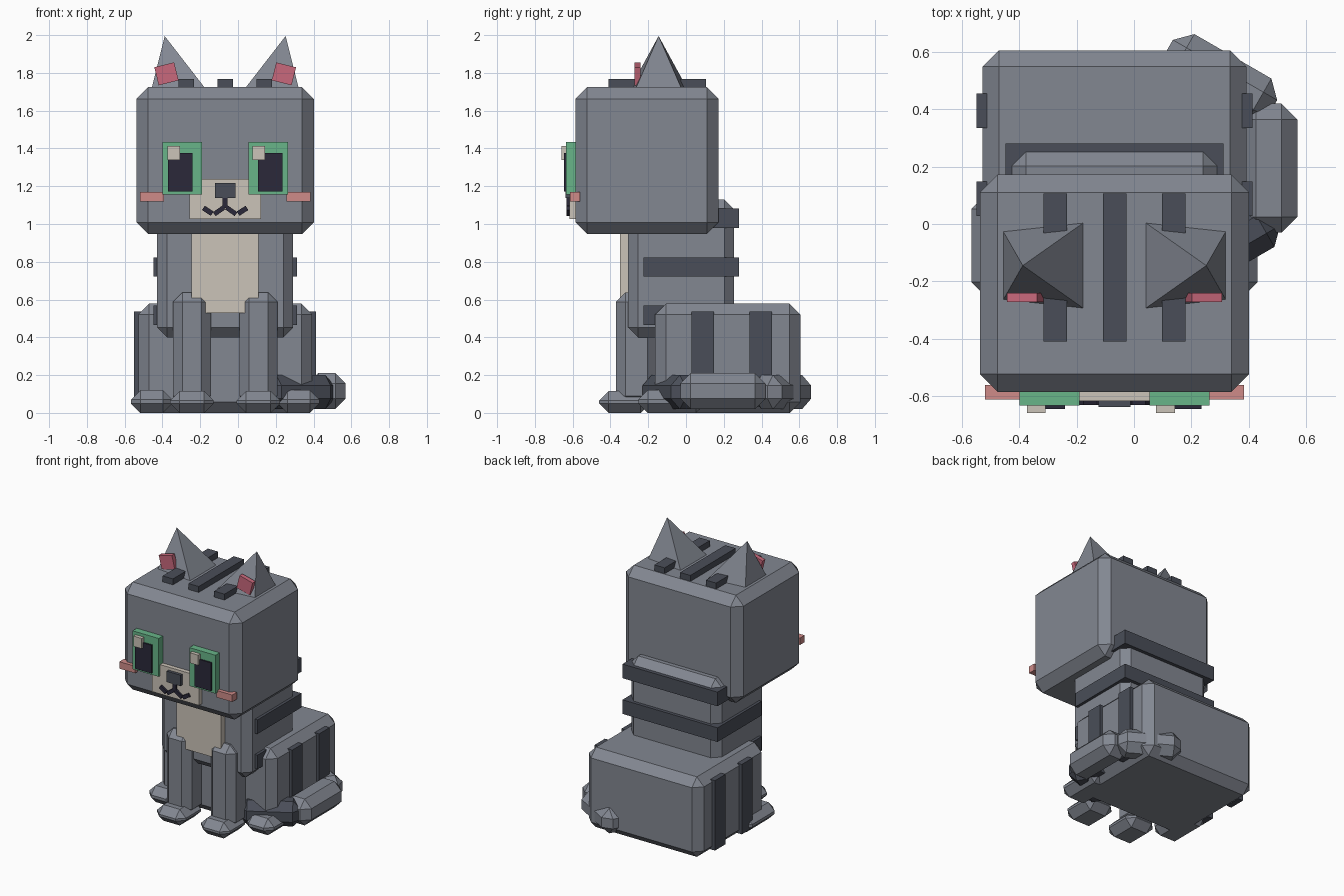
import bpy, bmesh, math
from mathutils import Matrix, Vector

if "Cube" in bpy.data.objects:
    bpy.data.objects.remove(bpy.data.objects["Cube"])

C = -0.068  # symmetry plane of the body (the tail sits to one side)


def mat(name, rgb):
    m = bpy.data.materials.new(name)
    m.diffuse_color = (*rgb, 1)
    m.use_nodes = True
    m.node_tree.nodes["Principled BSDF"].inputs["Base Color"].default_value = m.diffuse_color
    return m


GREY = mat("grey fur", (0.225, 0.243, 0.285))
DARK = mat("dark stripe", (0.068, 0.076, 0.098))
CREAM = mat("cream fur", (0.60, 0.55, 0.48))
GREEN = mat("green eye", (0.14, 0.46, 0.25))
BLACK = mat("near black", (0.024, 0.022, 0.042))
PINK = mat("ear pink", (0.58, 0.14, 0.20))
BLUSH = mat("cheek pink", (0.62, 0.26, 0.25))


def finish(name, bm, m):
    bmesh.ops.recalc_face_normals(bm, faces=bm.faces)
    me = bpy.data.meshes.new(name)
    bm.to_mesh(me)
    bm.free()
    me.materials.append(m)
    ob = bpy.data.objects.new(name, me)
    bpy.context.collection.objects.link(ob)
    return ob


def box(name, m, centre, size, bevel=0, rot=0, axis='Z'):
    """Chamfered box; the centre's x is measured from the symmetry plane."""
    bm = bmesh.new()
    bmesh.ops.create_cube(bm, size=1, matrix=Matrix.Diagonal((*size, 1)))
    if bevel:
        bmesh.ops.bevel(bm, geom=bm.edges[:], offset=bevel, segments=1,
                        affect='EDGES', profile=0.5)
    c = Vector((centre[0] + C, centre[1], centre[2]))
    bm.transform(Matrix.Translation(c) @ Matrix.Rotation(math.radians(rot), 4, axis))
    return finish(name, bm, m)


def span(name, m, x, y, z, bevel=0):
    """Box from min/max ranges."""
    return box(name, m, [(a + b) / 2 for a, b in (x, y, z)],
               [b - a for a, b in (x, y, z)], bevel)


# main masses
span("head", GREY, (-0.47, 0.47), (-0.586, 0.172), (0.947, 1.724), 0.062)
span("torso", GREY, (-0.36, 0.36), (-0.306, 0.255), (0.40, 1.13), 0.052)
span("haunches", GREY, (-0.46, 0.46), (-0.164, 0.606), (0.0, 0.578), 0.057)
span("chest_bib", CREAM, (-0.177, 0.177), (-0.35, -0.29), (0.53, 1.0))

# stripes around the torso
for i, z in enumerate((0.517, 0.772, 1.03)):
    span(f"torso_stripe_{i}", DARK, (-0.38, 0.38), (-0.224, 0.28), (z - 0.051, z + 0.051))

# stripes on top of the head
for i, x in enumerate((-0.206, 0, 0.206)):
    span(f"head_stripe_{i}", DARK, (x - 0.041, x + 0.041), (-0.41, 0.106), (1.69, 1.767))

# muzzle, nose and mouth
span("muzzle", CREAM, (-0.189, 0.189), (-0.617, -0.56), (1.026, 1.238))
span("nose", DARK, (-0.055, 0.055), (-0.638, -0.6), (1.138, 1.217))
span("mouth_centre", BLACK, (-0.013, 0.013), (-0.632, -0.6), (1.085, 1.14))

for s, side in ((-1, "left"), (1, "right")):
    # mouth curls
    box(f"mouth_inner_{side}", BLACK, (s * 0.032, -0.616, 1.07), (0.062, 0.032, 0.025),
        0, s * 35, 'Y')
    box(f"mouth_outer_{side}", BLACK, (s * 0.092, -0.616, 1.07), (0.056, 0.032, 0.027),
        0, -s * 33, 'Y')

    # eyes
    box(f"eye_{side}", GREEN, (s * 0.227, -0.596, 1.295), (0.209, 0.076, 0.277))
    box(f"pupil_{side}", BLACK, (s * 0.238, -0.62, 1.273), (0.13, 0.05, 0.204))
    box(f"eye_glint_{side}", CREAM, (s * 0.2255 - 0.0475, -0.635, 1.375),
        (0.066, 0.05, 0.074))
    box(f"cheek_{side}", BLUSH, (s * 0.388, -0.587, 1.145), (0.126, 0.052, 0.05))

    # ear: pyramid leaning outwards, with a tilted pink inner plate
    bm = bmesh.new()
    base = [bm.verts.new((C + s * x, -0.145 + y, 1.715)) for x, y in
            ((0.103, -0.153), (0.103, 0.153), (0.39, 0.122), (0.39, -0.122))]
    tip = bm.verts.new((C + s * 0.32, -0.145, 1.995))
    bm.faces.new(base)
    for i in range(4):
        bm.faces.new((base[i], base[(i + 1) % 4], tip))
    finish(f"ear_{side}", bm, GREY)
    box(f"inner_ear_{side}", PINK, (s * 0.311, -0.256, 1.795), (0.108, 0.032, 0.098),
        0, s * 14, 'Y')

    # legs and paws
    span(f"front_leg_{side}", GREY, (s * 0.176 - 0.101, s * 0.176 + 0.101),
         (-0.37, -0.155), (0.04, 0.638), 0.05)
    box(f"front_paw_{side}", GREY, (s * 0.176, -0.325, 0.058), (0.23, 0.27, 0.116), 0.05)
    box(f"hind_paw_{side}", GREY, (s * 0.389, -0.075, 0.06), (0.22, 0.355, 0.12), 0.05)

    # stripes on the haunches
    for i, y in enumerate((0.088, 0.395)):
        box(f"haunch_stripe_{side}_{i}", DARK, (s * 0.462, y, 0.283), (0.04, 0.12, 0.505))

# tail curling round the right side, with a dark tip
box("tail_base", GREY, (0.30 - C, 0.507, 0.11), (0.42, 0.18, 0.18), 0.055, -30)
box("tail_middle", GREY, (0.47 - C, 0.195, 0.115), (0.20, 0.45, 0.19), 0.055)
box("tail_tip", DARK, (0.315 - C, -0.077, 0.11), (0.41, 0.18, 0.18), 0.055, 30)
